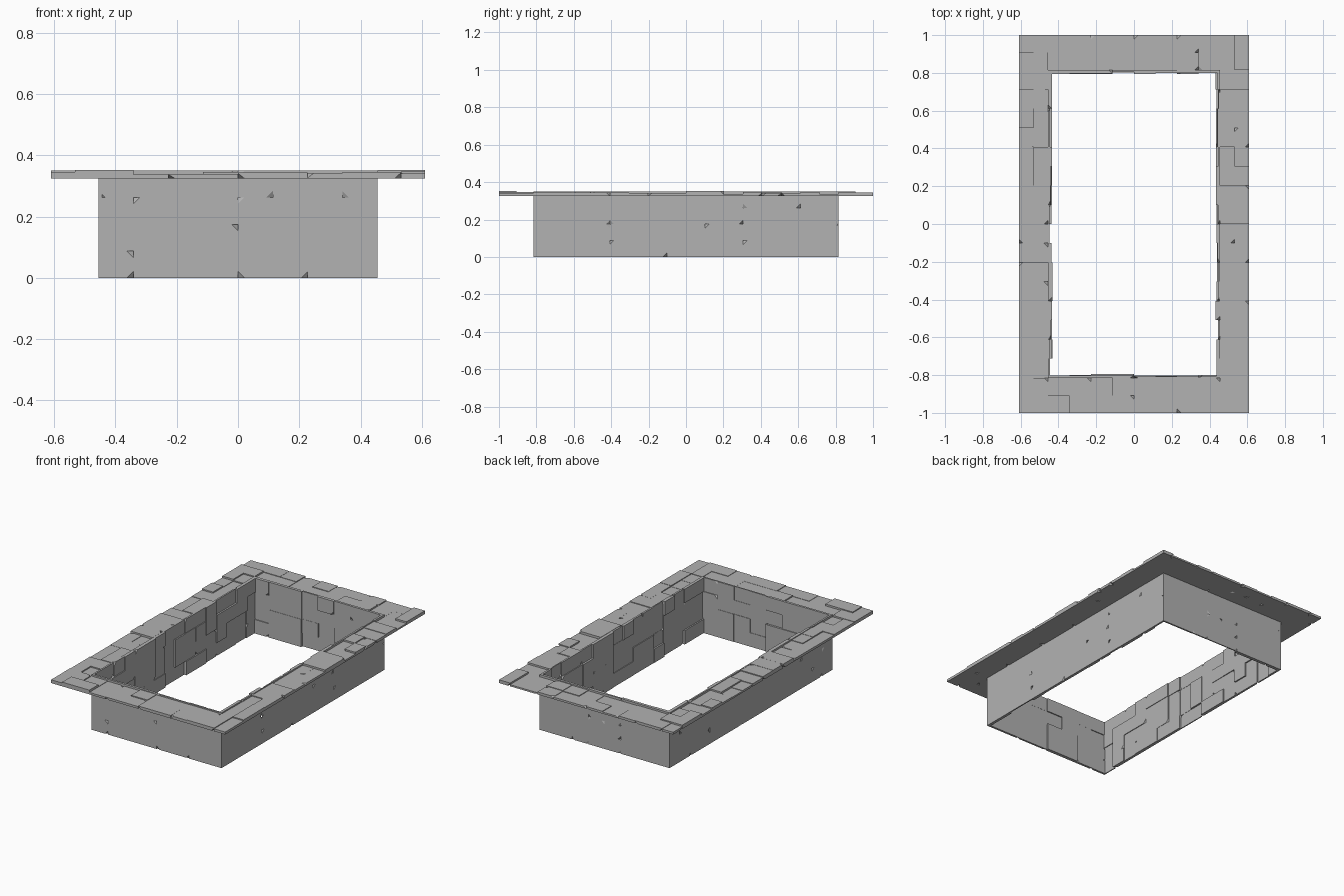
import bpy, bmesh, random
from mathutils import Vector

if "Cube" in bpy.data.objects:
    bpy.data.objects.remove(bpy.data.objects["Cube"])

random.seed(7)
X, Y = 0.455, 0.815          # outer face of the pit walls
TOP, RIM_Z = 0.352, 0.325    # rim top and underside
CHIP = 0.021

stone = bpy.data.materials.new("dark_stone")
stone.diffuse_color = (0.447, 0.447, 0.447, 1)
stone.use_nodes = True
stone.node_tree.nodes["Principled BSDF"].inputs["Base Color"].default_value = stone.diffuse_color

# stone footprints on the tile grid: covered cells and outline
def rect(w, h):
    return ([(i, j) for i in range(w) for j in range(h)], [(0, 0), (w, 0), (w, h), (0, h)])

ELLS = [
    ([(0, 0), (1, 0), (0, 1)], [(0, 0), (2, 0), (2, 1), (1, 1), (1, 2), (0, 2)]),
    ([(0, 0), (0, 1), (1, 1)], [(0, 0), (1, 0), (1, 1), (2, 1), (2, 2), (0, 2)]),
    ([(0, 0), (1, 0), (1, 1)], [(0, 0), (2, 0), (2, 2), (1, 2), (1, 1), (0, 1)]),
]
SHAPES = [rect(1, 1), rect(1, 2), rect(2, 1), rect(2, 2), rect(2, 1), rect(1, 2), rect(1, 1)] + ELLS


def add_stone(bm, cells, us, vs, place, d, extremes):
    """Flat stone of depth d, some corners cut off obliquely at the back or front."""
    pts = [Vector((us[i], vs[j])) for i, j in cells]
    n = len(pts)
    rings, columns, faces = ([], []), [], []
    for k, p in enumerate(pts):
        a, b = pts[k - 1] - p, pts[(k + 1) % n] - p
        level = {0: [p], 1: [p]}
        drop = None
        if a.cross(b) < 0 and cells[k] not in extremes and random.random() < 0.24:
            hit = random.choice((0, 1))
            level[hit] = [p + a.normalized() * CHIP, p + b.normalized() * CHIP]
            h = min(CHIP, 0.9 * d)
            drop = bm.verts.new(place(p.x, p.y, h if hit == 0 else d - h))
        low, high = ([bm.verts.new(place(q.x, q.y, z)) for q in level[s]]
                     for s, z in ((0, 0), (1, d)))
        rings[0].extend(low)
        rings[1].extend(high)
        mid = [drop] if drop else []
        columns.append(([low[0]] + mid + [high[0]], [low[-1]] + mid + [high[-1]]))
        if drop:
            faces.append(bm.faces.new((low if len(low) == 2 else high) + [drop]))
    faces += [bm.faces.new(rings[0][::-1]), bm.faces.new(rings[1])]
    for k in range(n):
        faces.append(bm.faces.new(columns[k][1][::-1] + columns[(k + 1) % n][0]))
    bmesh.ops.recalc_face_normals(bm, faces=faces)


def paving(name, us, vs, place, depths, is_free=lambda i, j: True):
    """Tile a grid with random interlocking stones; place(u, v, d) maps to space."""
    nu, nv = len(us) - 1, len(vs) - 1
    free = {(i, j) for i in range(nu) for j in range(nv) if is_free(i, j)}
    extremes = {(i, j) for i in (0, nu) for j in (0, nv)}
    bm = bmesh.new()
    for j in range(nv):
        for i in range(nu):
            if (i, j) not in free:
                continue
            options = random.sample(SHAPES, len(SHAPES)) + [rect(1, 1)]
            for cells, outline in options:
                used = {(i + a, j + b) for a, b in cells}
                if used <= free:
                    break
            free -= used
            corners = [(i + a, j + b) for a, b in outline]
            add_stone(bm, corners, us, vs, place, random.uniform(*depths), extremes)
    mesh = bpy.data.meshes.new(name)
    bm.to_mesh(mesh)
    bm.free()
    mesh.materials.append(stone)
    bpy.context.collection.objects.link(bpy.data.objects.new(name, mesh))


def steps(a, b, n):
    return [a + (b - a) * k / n for k in range(n + 1)]


xs, ys, zs = steps(-X, X, 8), steps(-Y, Y, 16), steps(0, 0.35, 4)

# pit walls: flat outside, uneven stones inside
for side, label in ((-1, "left"), (1, "right")):
    paving(label + "_wall", ys, zs, lambda u, v, d, s=side: (s * (X - d), u, v), (0.006, 0.023))
for side, label in ((-1, "front"), (1, "back")):
    paving(label + "_wall", xs, zs, lambda u, v, d, s=side: (u, s * (Y - d), v), (0.006, 0.023))

# stone rim: two tiles wide around the opening
rim_x = [-0.61, -0.5325] + xs + [0.5325, 0.61]
rim_y = [-1.0, -0.9075] + ys + [0.9075, 1.0]
paving("stone_rim", rim_x, rim_y, lambda u, v, d: (u, v, RIM_Z + d), (0.010, TOP - RIM_Z),
       lambda i, j: not (2 <= i < 10 and 2 <= j < 18))
